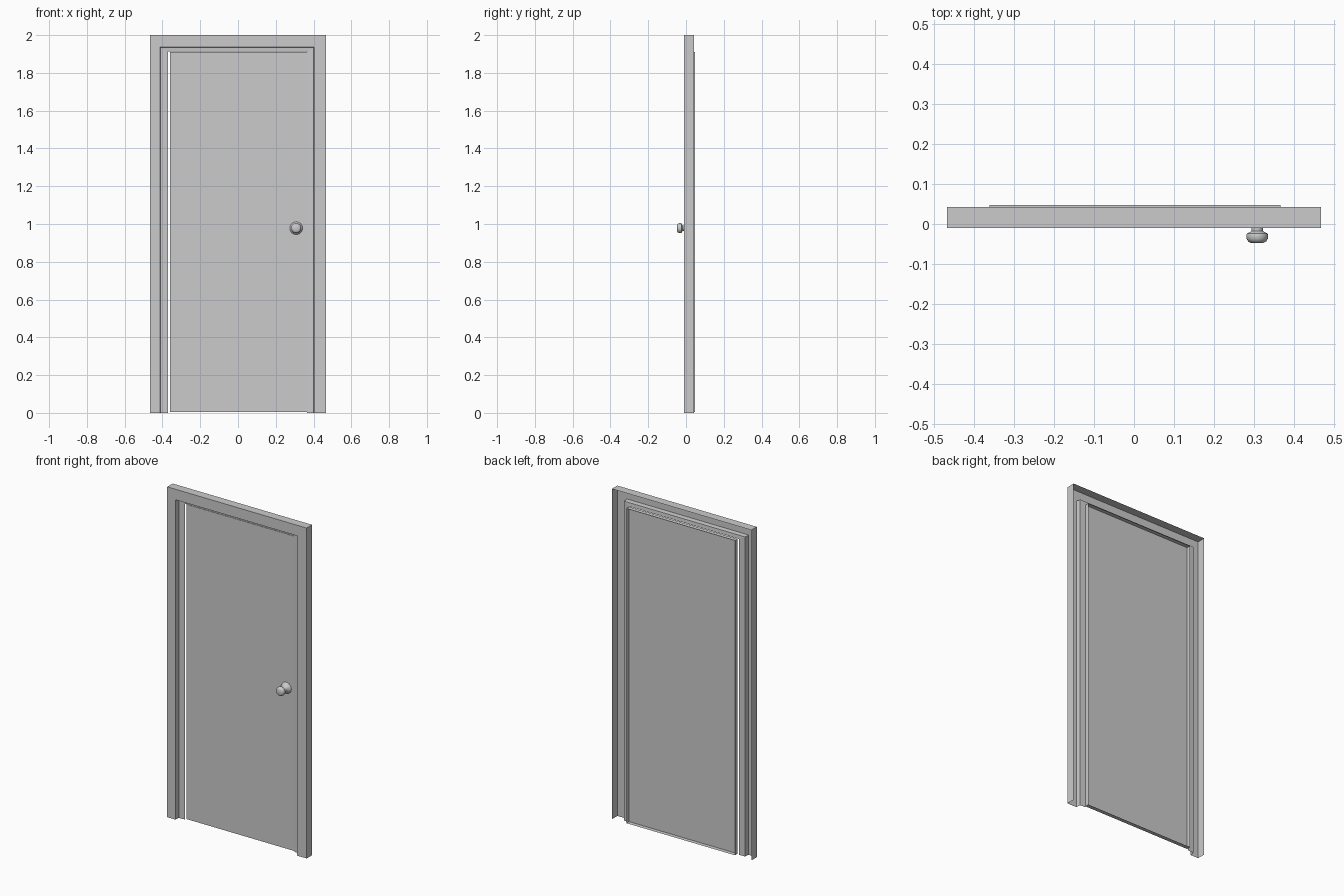
import bpy, bmesh, math

if "Cube" in bpy.data.objects:
    bpy.data.objects.remove(bpy.data.objects["Cube"])


def finish(name, bm, smooth_angle=None):
    mesh = bpy.data.meshes.new(name)
    bm.to_mesh(mesh)
    bm.free()
    ob = bpy.data.objects.new(name, mesh)
    bpy.context.collection.objects.link(ob)
    if smooth_angle:
        bpy.ops.object.select_all(action='DESELECT')
        bpy.context.view_layer.objects.active = ob
        ob.select_set(True)
        bpy.ops.object.shade_smooth_by_angle(angle=math.radians(smooth_angle))
    return ob


# Door frame: open-backed sheet profile swept up, across and down the opening
# each row: left x, top z, right x, depth y
profile = [(-0.467, 2.0, 0.467, 0.042),
           (-0.467, 2.0, 0.467, -0.01),
           (-0.412, 1.936, 0.403, -0.01),
           (-0.410, 1.934, 0.401, 0.019),
           (-0.370, 1.912, 0.364, 0.021)]
bm = bmesh.new()
rows = [[bm.verts.new(p) for p in ((l, y, 0), (l, y, t), (r, y, t), (r, y, 0))]
        for l, t, r, y in profile]
for a, b in zip(rows, rows[1:]):
    for i in range(3):
        bm.faces.new((a[i], a[i + 1], b[i + 1], b[i]))
finish("door_frame", bm)

# Door leaf: shallow tray with its open side to the back
bm = bmesh.new()
x0, x1, z0, z1 = -0.361, 0.366, 0.005, 1.91
front, back = [[bm.verts.new(p) for p in
                ((x0, y, z0), (x1, y, z0), (x1, y, z1), (x0, y, z1))]
               for y in (0.022, 0.047)]
bm.faces.new(front)
for i in range(4):
    j = (i + 1) % 4
    bm.faces.new((front[j], front[i], back[i], back[j]))
finish("door_leaf", bm)

# Knob: turned profile (radius, y) with a flared base on the door
turned = [(0.034, 0.0218), (0.032, 0.017), (0.020, 0.010), (0.0145, 0.002),
          (0.0145, -0.017), (0.018, -0.020), (0.026, -0.024),
          (0.027, -0.028), (0.0265, -0.037), (0.022, -0.044), (0.016, -0.047)]
bm = bmesh.new()
sides = 24
rings = []
for r, y in turned:
    angles = [2 * math.pi * k / sides for k in range(sides)]
    rings.append([bm.verts.new((0.308 + r * math.cos(a), y, 0.978 + r * math.sin(a)))
                  for a in angles])
for a, b in zip(rings, rings[1:]):
    for k in range(sides):
        n = (k + 1) % sides
        bm.faces.new((a[k], a[n], b[n], b[k]))
bm.faces.new(rings[-1])
bmesh.ops.recalc_face_normals(bm, faces=bm.faces)
finish("door_knob", bm, 40)
